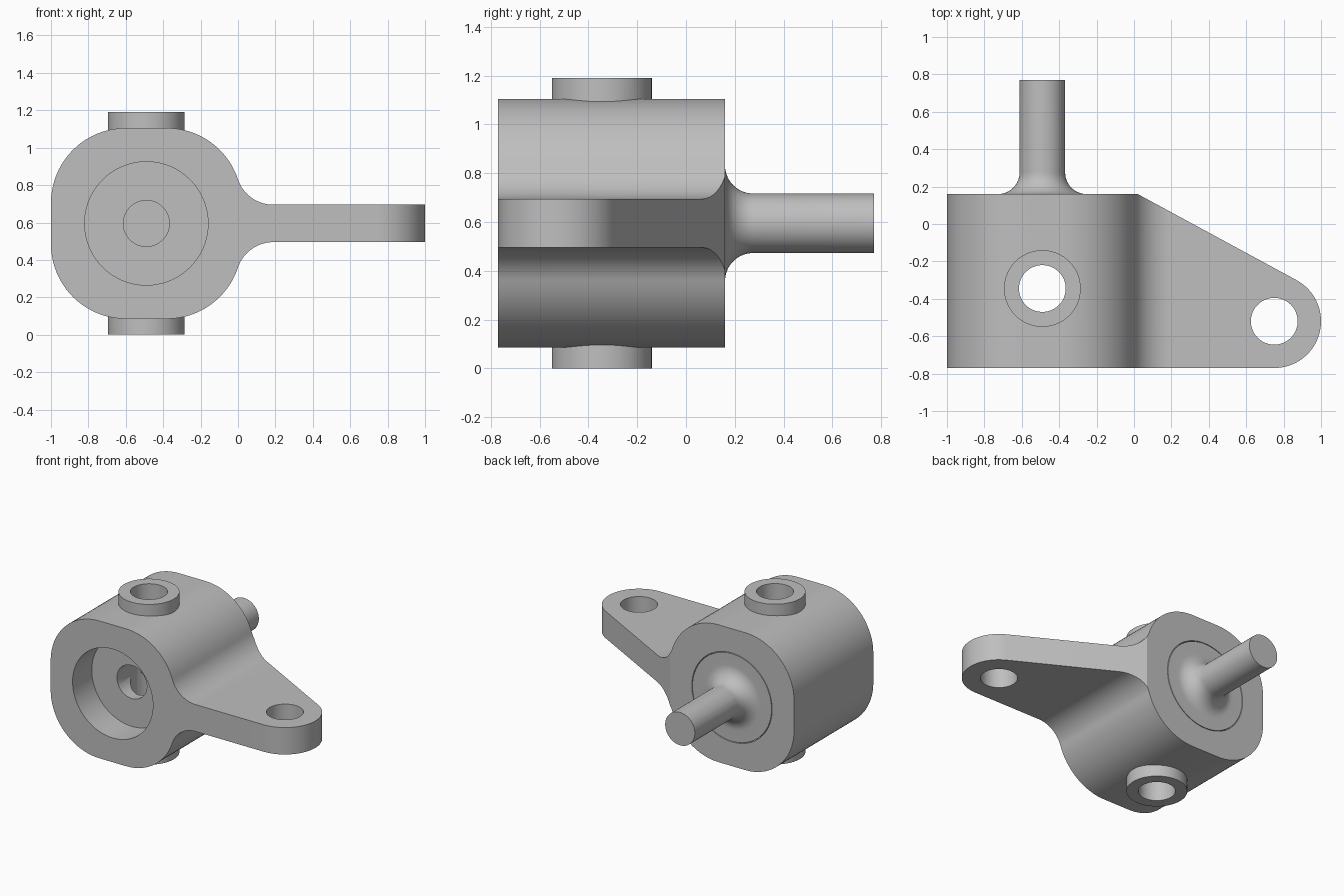
import bpy, bmesh, math
from mathutils import Matrix, Vector

old = bpy.data.objects.get("Cube")
if old:
    bpy.data.objects.remove(old, do_unlink=True)

AX, AZ = -0.49, 0.595          # main axis of the housing
BOSS_Y = -0.345
FRONT, BACK = -0.77, 0.16

steel = bpy.data.materials.new("plain grey")
steel.use_nodes = True
GREY = (0.52, 0.52, 0.52, 1)
steel.diffuse_color = GREY
steel.node_tree.nodes["Principled BSDF"].inputs["Base Color"].default_value = GREY


def finish(bm, name):
    bmesh.ops.recalc_face_normals(bm, faces=bm.faces)
    mesh = bpy.data.meshes.new(name)
    bm.to_mesh(mesh)
    bm.free()
    mesh.materials.append(steel)
    ob = bpy.data.objects.new(name, mesh)
    bpy.context.collection.objects.link(ob)
    return ob


def arc(cx, cy, r, a0, a1, n=20):
    return [(cx + r * math.cos(a0 + (a1 - a0) * i / n),
             cy + r * math.sin(a0 + (a1 - a0) * i / n)) for i in range(n + 1)]


def prism(name, points, offset):
    bm = bmesh.new()
    face = bm.faces.new([bm.verts.new(p) for p in points])
    ext = bmesh.ops.extrude_face_region(bm, geom=[face])
    bmesh.ops.translate(bm, vec=offset, verts=[v for v in ext["geom"] if isinstance(v, bmesh.types.BMVert)])
    return finish(bm, name)


def rod(name, axis, centre, r, lo, hi):
    """Cylinder along y or z; centre gives the other two coordinates."""
    bm = bmesh.new()
    bmesh.ops.create_cone(bm, cap_ends=True, segments=72, radius1=r, radius2=r, depth=hi - lo)
    if axis == "y":
        bm.transform(Matrix.Rotation(math.pi / 2, 4, "X"))
        place = (centre[0], (lo + hi) / 2, centre[1])
    else:
        place = (centre[0], centre[1], (lo + hi) / 2)
    bmesh.ops.translate(bm, vec=place, verts=bm.verts)
    return finish(bm, name)


def combine(target, tool, operation):
    mod = target.modifiers.new("join", "BOOLEAN")
    mod.operation, mod.solver, mod.object = operation, "EXACT", tool
    bpy.context.view_layer.objects.active = target
    bpy.ops.object.modifier_apply(modifier=mod.name)
    bpy.data.objects.remove(tool, do_unlink=True)


def smooth(ob):
    bpy.ops.object.select_all(action="DESELECT")
    ob.select_set(True)
    bpy.context.view_layer.objects.active = ob
    bpy.ops.object.shade_smooth_by_angle(angle=math.radians(30))


# Housing and lever section: rounded square blending into a flat plate
R, FIL, HALF, PLATE = 0.4, 0.2, 0.51, 0.1
inset = HALF - R
fil_z = PLATE + FIL
dx = math.sqrt((R + FIL) ** 2 - (fil_z - inset) ** 2)
lean = math.atan2(fil_z - inset, dx)
upper = [(1.8, PLATE)]
upper += arc(inset + dx, fil_z, FIL, -math.pi / 2, lean - math.pi)
upper += arc(inset, inset, R, lean, math.pi / 2)[1:]
upper += arc(-inset, inset, R, math.pi / 2, math.pi)
section = upper + [(x, -z) for x, z in reversed(upper)]
body = prism("housing_with_lever", [(AX + x, -1, AZ + z) for x, z in section], (0, 2, 0))

# Plan outline: straight housing, lever tapering to a round eye
eye, eye_r = Vector((0.75, -0.52)), 0.25
root = Vector((0.02, BACK))
d = root - eye
tangent = math.atan2(d.y, d.x) - math.acos(eye_r / d.length)
plan = [(-1.2, FRONT)] + arc(eye.x, eye.y, eye_r, -math.pi / 2, tangent, 32) + [tuple(root), (-1.2, BACK)]
combine(body, prism("plan", [(x, y, -0.2) for x, y in plan], (0, 0, 1.6)), "INTERSECT")

# Top and bottom bosses, then all the holes
combine(body, rod("boss", "z", (AX, BOSS_Y), 0.205, 0, 2 * AZ), "UNION")
for cutter in (
    rod("cross_hole", "z", (AX, BOSS_Y), 0.125, -0.3, 1.5),
    rod("eye_hole", "z", eye, 0.125, -0.3, 1.5),
    rod("front_bore", "y", (AX, AZ), 0.33, -1, -0.545),
    rod("inner_bore", "y", (AX, AZ), 0.123, -0.8, -0.1),
    rod("rear_recess", "y", (AX, AZ), 0.33, 0.11, 0.4),
):
    combine(body, cutter, "DIFFERENCE")
smooth(body)

# Rear spindle: flush disc flaring into a shaft
SR, FLARE = 0.122, 0.115
curve = arc(SR + FLARE, BACK + FLARE, FLARE, -math.pi / 2, -math.pi, 14)
outline = [(0, 0.1), (0.325, 0.1), (0.325, BACK)] + curve + [(SR, -FRONT), (0, -FRONT)]
bm = bmesh.new()
verts = [bm.verts.new((r, y, 0)) for r, y in outline]
edges = [bm.edges.new(pair) for pair in zip(verts, verts[1:])]
bmesh.ops.spin(bm, geom=verts + edges, cent=(0, 0, 0), axis=(0, 1, 0),
               angle=math.tau, steps=72, use_merge=False)
bmesh.ops.remove_doubles(bm, verts=bm.verts, dist=1e-5)
bmesh.ops.translate(bm, vec=(AX, 0, AZ), verts=bm.verts)
spindle = finish(bm, "rear_spindle")

# Flat milled along the upper right of the shaft
bm = bmesh.new()
bmesh.ops.create_cube(bm, size=1)
bmesh.ops.translate(bm, vec=(0.5 + 0.098, BACK + FLARE + 0.5, 0), verts=bm.verts)
bm.transform(Matrix.Translation((AX, 0, AZ)) @ Matrix.Rotation(math.radians(-115), 4, "Y"))
combine(spindle, finish(bm, "flat_cutter"), "DIFFERENCE")
smooth(spindle)
